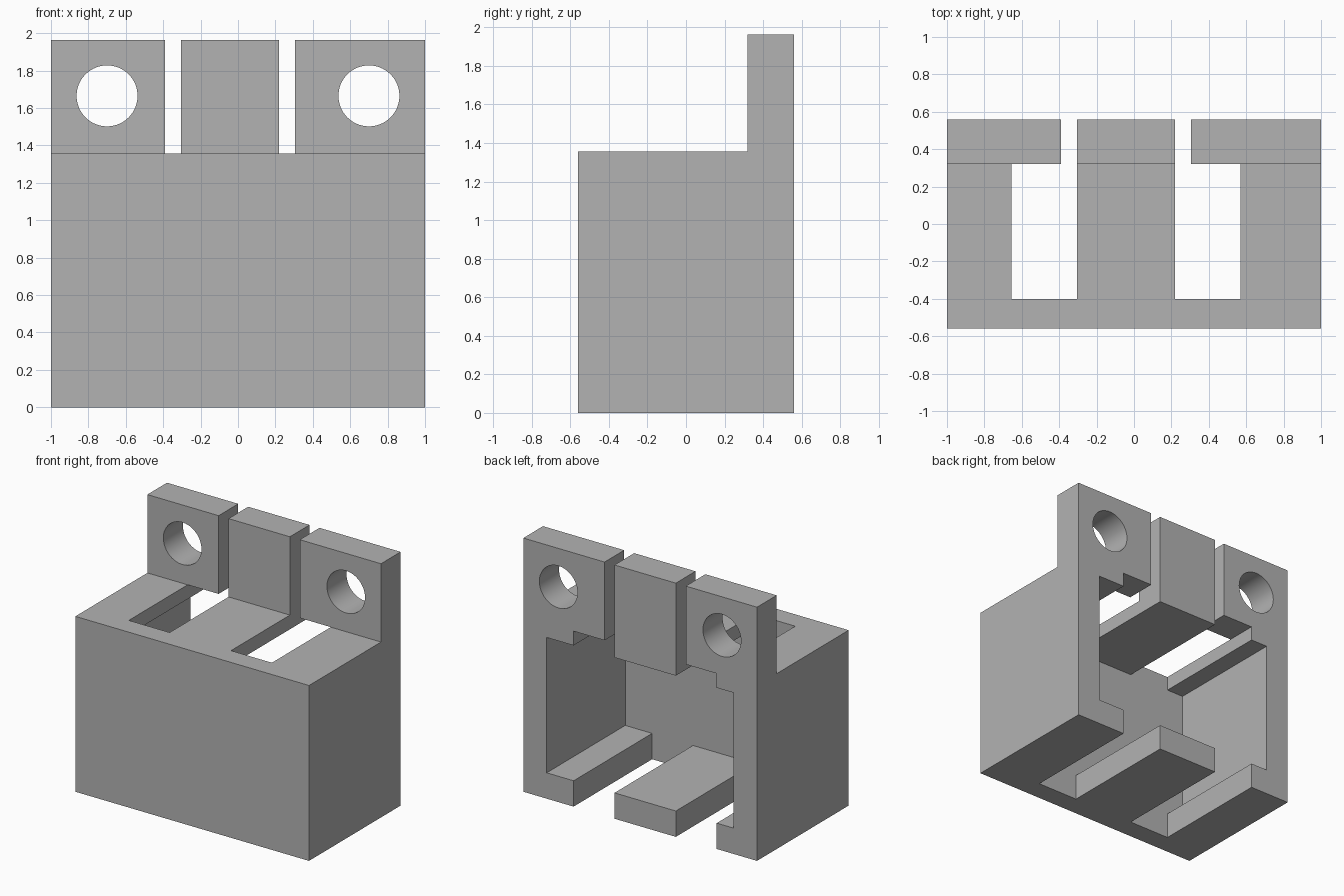
import bpy
import bmesh
from math import pi, radians
from mathutils import Matrix, Vector

cube = bpy.data.objects.get("Cube")
if cube:
    bpy.data.objects.remove(cube)

HALF_Y = 0.56
TAB_Y = 0.32       # front face of the upright tabs
DECK = 1.357       # top of the box
TOP = 1.963        # top of the tabs
INNER = -0.4       # inside of the front wall
FAR = 3            # beyond the body

grey = bpy.data.materials.new("plain_grey")
grey.use_nodes = True
colour = (0.45, 0.45, 0.45, 1)
grey.diffuse_color = colour
grey.node_tree.nodes["Principled BSDF"].inputs["Base Color"].default_value = colour


def make_object(name, bm):
    bmesh.ops.recalc_face_normals(bm, faces=bm.faces)
    mesh = bpy.data.meshes.new(name)
    bm.to_mesh(mesh)
    bm.free()
    mesh.materials.append(grey)
    obj = bpy.data.objects.new(name, mesh)
    bpy.context.collection.objects.link(obj)
    return obj


def box(name, x, y, z):
    bm = bmesh.new()
    bmesh.ops.create_cube(bm, size=1)
    lo, hi = Vector((x[0], y[0], z[0])), Vector((x[1], y[1], z[1]))
    bmesh.ops.scale(bm, vec=hi - lo, verts=bm.verts)
    bmesh.ops.translate(bm, vec=(lo + hi) / 2, verts=bm.verts)
    return make_object(name, bm)


def rod(name, x, y, z, radius):
    bm = bmesh.new()
    bmesh.ops.create_cone(bm, cap_ends=True, segments=64, radius1=radius,
                          radius2=radius, depth=1,
                          matrix=Matrix.Translation((x, y, z)) @ Matrix.Rotation(pi / 2, 4, "X"))
    return make_object(name, bm)


# Bracket body: L-shaped side profile swept across the width
profile = [(-HALF_Y, 0), (HALF_Y, 0), (HALF_Y, TOP), (TAB_Y, TOP),
           (TAB_Y, DECK), (-HALF_Y, DECK)]
bm = bmesh.new()
side = bm.faces.new([bm.verts.new((-1, y, z)) for y, z in profile])
swept = bmesh.ops.extrude_face_region(bm, geom=[side], use_keep_orig=True)
bmesh.ops.translate(bm, vec=(2, 0, 0),
                    verts=[v for v in swept["geom"] if isinstance(v, bmesh.types.BMVert)])
body = make_object("bracket_body", bm)

# Cavity open at the back
cutters = [box("cavity_cutter", (-0.8, 0.8), (INNER, FAR), (0.2, 1.247))]

# Slots through floor and deck, running out at the back under the tabs
for name, x in (("right", (-0.655, -0.305)), ("left", (0.22, 0.57))):
    cutters.append(box(name + "_slot_cutter", x, (INNER, FAR), (-1, DECK + 0.0005)))

# Gaps between the three tabs
for name, x in (("right", (-0.39, -0.305)), ("left", (0.22, 0.305))):
    cutters.append(box(name + "_gap_cutter", x, (0.2, FAR), (1.3, FAR)))

# Mounting holes in the outer tabs
for name, x in (("right", -0.7), ("left", 0.7)):
    cutters.append(rod(name + "_hole_cutter", x, 0.44, 1.665, 0.163))

bpy.ops.object.select_all(action="DESELECT")
body.select_set(True)
bpy.context.view_layer.objects.active = body
for cutter in cutters:
    mod = body.modifiers.new(cutter.name, "BOOLEAN")
    mod.operation = "DIFFERENCE"
    mod.solver = "EXACT"
    mod.object = cutter
    bpy.ops.object.modifier_apply(modifier=mod.name)
    bpy.data.objects.remove(cutter)

bpy.ops.object.shade_smooth_by_angle(angle=radians(30))
